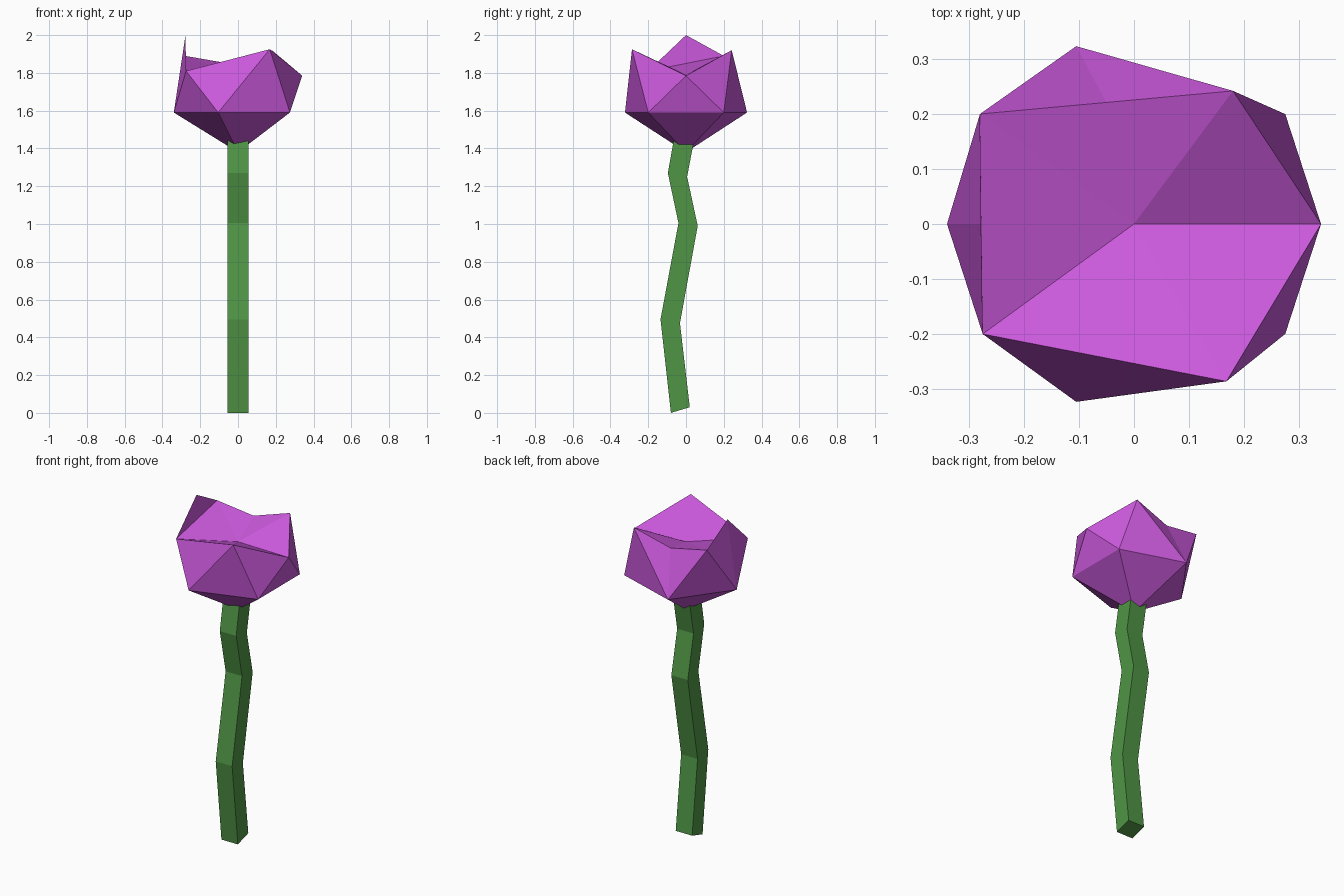
import bpy, bmesh
from mathutils import Vector

if "Cube" in bpy.data.objects:
    bpy.data.objects.remove(bpy.data.objects["Cube"])


def make_object(name, bm, color):
    bmesh.ops.recalc_face_normals(bm, faces=bm.faces[:])
    mesh = bpy.data.meshes.new(name)
    bm.to_mesh(mesh)
    bm.free()
    mat = bpy.data.materials.new(name + "_color")
    mat.diffuse_color = (*color, 1)
    mat.use_nodes = True
    mat.node_tree.nodes["Principled BSDF"].inputs["Base Color"].default_value = mat.diffuse_color
    mesh.materials.append(mat)
    obj = bpy.data.objects.new(name, mesh)
    bpy.context.collection.objects.link(obj)
    return obj


# Stem: square section swept along a zigzag; each row is back and front edge (y, z)
HALF_WIDTH = 0.055
sections = [
    ((-0.08, 0.00), (0.02, 0.03)),
    ((-0.135, 0.495), (-0.032, 0.475)),
    ((-0.04, 1.005), (0.062, 0.99)),
    ((-0.096, 1.27), (0.006, 1.25)),
    ((-0.064, 1.45), (0.042, 1.44)),
]
bm = bmesh.new()
rings = []
for (y0, z0), (y1, z1) in sections:
    corners = [(-HALF_WIDTH, y0, z0), (HALF_WIDTH, y0, z0),
               (HALF_WIDTH, y1, z1), (-HALF_WIDTH, y1, z1)]
    rings.append([bm.verts.new(c) for c in corners])
for low, high in zip(rings, rings[1:]):
    for i in range(4):
        j = (i + 1) % 4
        bm.faces.new((low[i], low[j], high[j], high[i]))
bm.faces.new(rings[0])
bm.faces.new(rings[-1])
make_object("stem", bm, (0.08, 0.30, 0.06))

# Bloom: icosahedron with its crown pushed in and its upper ring pulled into petals
R = 0.38
CENTRE_Z = 1.76
bm = bmesh.new()
bmesh.ops.create_icosphere(bm, subdivisions=1, radius=R)


def nearest(x, y, z):
    return min(bm.verts, key=lambda v: (v.co - Vector((x, y, z))).length)


top = nearest(0, 0, R)
right = nearest(0.34, 0, 0.17)
front = nearest(0.105, -0.323, 0.17)
back = nearest(0.105, 0.323, 0.17)
left_front = nearest(-0.275, -0.2, 0.17)
left_back = nearest(-0.275, 0.2, 0.17)
lower_left = nearest(-0.34, 0, -0.17)
lower_back = nearest(-0.105, 0.323, -0.17)


def split_rim(a, b):
    """Add a point on the rim between two petals."""
    edge = bm.edges.get((a, b))
    return bmesh.utils.edge_split(edge, a, 0.5)[1]


def cut(a, b):
    """Cut the face that holds both points."""
    face = next(f for f in a.link_faces if b in f.verts[:])
    bmesh.utils.face_split(face, a, b)


tip = split_rim(left_back, left_front)
dip = split_rim(left_back, back)
cut(tip, lower_left)
inner = next(f for f in tip.link_faces if top in f.verts[:])
bmesh.utils.face_split(inner, left_back, left_front)
cut(dip, lower_back)
cut(dip, top)

for v in bm.verts:
    v.co.z += CENTRE_Z
for v, co in [(top, (0, 0, 1.79)),
              (right, (0.34, 0, 1.785)),
              (front, (0.168, -0.286, 1.925)),
              (back, (0.18, 0.242, 1.92)),
              (left_front, (-0.275, -0.2, 1.81)),
              (left_back, (-0.28, 0.2, 1.89)),
              (tip, (-0.278, 0, 2.0)),
              (dip, (-0.05, 0.221, 1.85))]:
    v.co = co
make_object("bloom", bm, (0.60, 0.10, 0.72))
